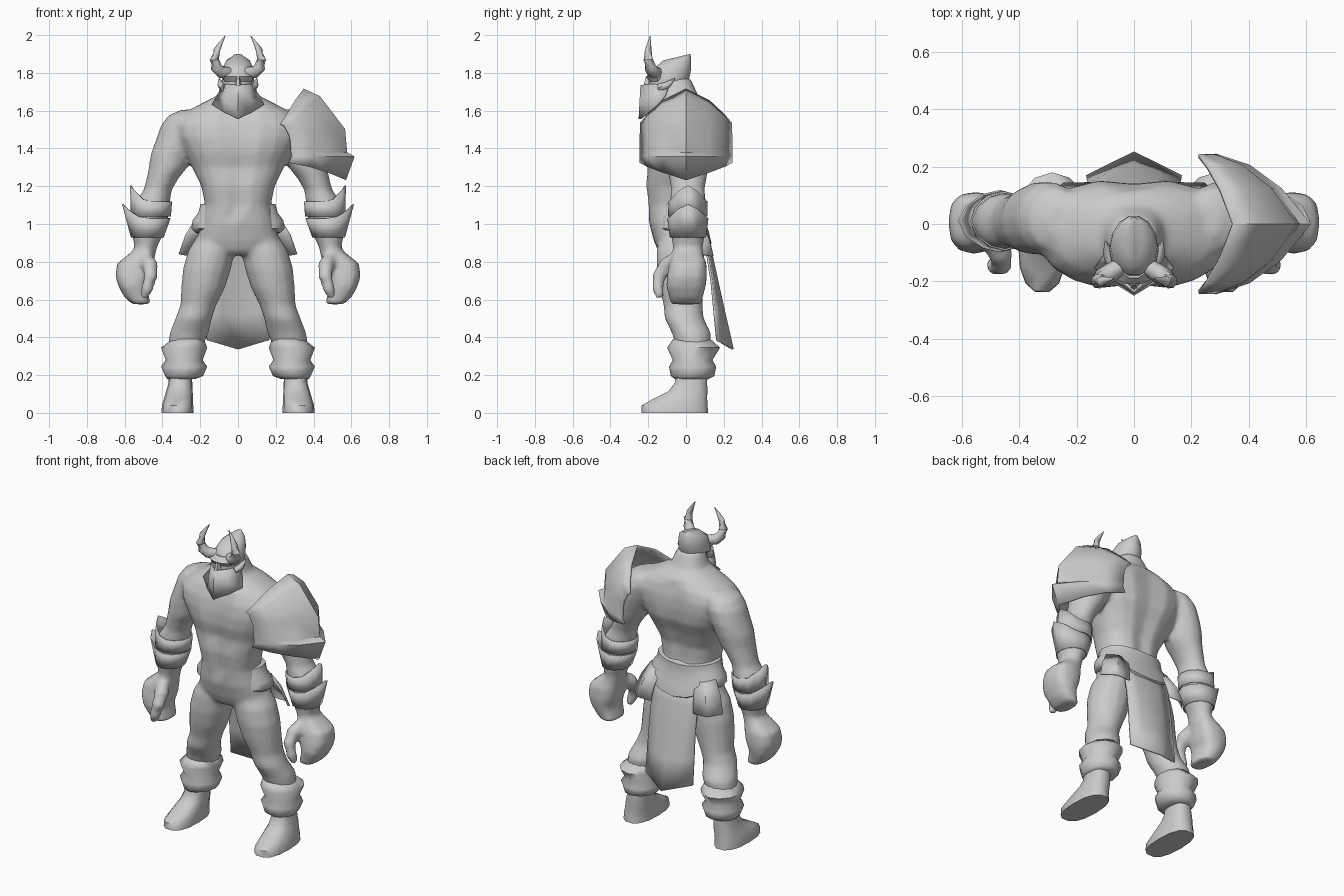
import bpy, bmesh, math
from mathutils import Vector

grey = bpy.data.materials.new("stone grey")
grey.diffuse_color = (0.6, 0.6, 0.6, 1)


def finish(name, bm, angle=50, mirror=False, thick=0):
    bmesh.ops.recalc_face_normals(bm, faces=bm.faces)
    me = bpy.data.meshes.new(name)
    bm.to_mesh(me)
    bm.free()
    ob = bpy.data.objects.new(name, me)
    bpy.context.collection.objects.link(ob)
    me.materials.append(grey)
    if thick:
        m = ob.modifiers.new("thickness", 'SOLIDIFY')
        m.thickness, m.offset = thick, 0
    if mirror:
        ob.modifiers.new("mirror", 'MIRROR')
    bpy.ops.object.select_all(action='DESELECT')
    ob.select_set(True)
    bpy.context.view_layer.objects.active = ob
    bpy.ops.object.shade_smooth_by_angle(angle=math.radians(angle))
    return ob


def skin(name, rows, closed=True, caps=True, **kw):
    """Join rows of points with faces."""
    bm = bmesh.new()
    vs = [[bm.verts.new(p) for p in r] for r in rows]
    n = len(vs[0])
    for a, b in zip(vs, vs[1:]):
        for i in range(n if closed else n - 1):
            j = (i + 1) % n
            bm.faces.new((a[i], a[j], b[j], b[i]))
    if closed and caps:
        bm.faces.new(vs[0][::-1])
        bm.faces.new(vs[-1])
    return finish(name, bm, **kw)


def loft(name, rings, n=14, power=1.0, shape=None, caps=True, **kw):
    """Skin horizontal rings given as (x, y, z, rx, ry)."""
    rows = []
    for x, y, z, rx, ry in rings:
        row = []
        for i in range(n):
            a = 2 * math.pi * i / n
            c, s = math.cos(a), math.sin(a)
            p = Vector((x + rx * math.copysign(abs(c) ** power, c),
                        y + ry * math.copysign(abs(s) ** power, s), z))
            row.append(shape(p, c, s) if shape else p)
        rows.append(row)
    return skin(name, rows, caps=caps, **kw)


def sheet(name, rows, thick=0.012, mirror=False, angle=35):
    """Skin rows of points into a thin plate."""
    return skin(name, rows, closed=False, thick=thick, mirror=mirror, angle=angle)


def tube(name, pts, sides=8):
    """Tapered tube through (x, y, z, r) on both sides of the body."""
    rows = []
    for k, (x, y, z, r) in enumerate(pts):
        a, b = pts[max(k - 1, 0)], pts[min(k + 1, len(pts) - 1)]
        q = (Vector(b[:3]) - Vector(a[:3])).to_track_quat('Z', 'Y')
        turn = [t * 2 * math.pi / sides for t in range(sides)]
        rows.append([Vector((x, y, z)) + q @ Vector((r * math.cos(t), r * math.sin(t), 0)) for t in turn])
    return skin(name, rows, angle=60, mirror=True)


# torso with spine and breastbone grooves, and a step under the chest
def muscles(p, c, s):
    if abs(c) < 0.1 and 1.0 < p.z < 1.6:
        p.y -= 0.02 * s
    if s < -.2 and 1.25 < p.z < 1.35:
        p.y += .012
    return p


torso = loft("body", [(0, -.035, .835, .09, .09), (0, -.035, .86, .17, .115), (0, -.04, .91, .22, .13),
                      (0, -.05, 1.0, .20, .145), (0, -.065, 1.1, .175, .14), (0, -.07, 1.2, .195, .148),
                      (0, -.055, 1.3, .245, .168), (0, -.04, 1.38, .285, .19), (0, -.035, 1.46, .33, .195),
                      (0, -.03, 1.53, .34, .188), (0, -.025, 1.59, .285, .168), (0, -.025, 1.635, .20, .14),
                      (0, -.04, 1.68, .11, .105), (0, -.06, 1.77, .078, .085)], 20, .85, shape=muscles)

# arms from shoulder to wrist
arm = loft("arm", [(-.24, .01, 1.605, .06, .06), (-.27, .015, 1.575, .10, .11), (-.295, .02, 1.52, .115, .128),
                   (-.325, .02, 1.44, .112, .128), (-.35, .015, 1.37, .113, .122), (-.37, .01, 1.30, .103, .112),
                   (-.40, .01, 1.24, .085, .10), (-.425, .01, 1.18, .075, .09), (-.455, .01, 1.11, .095, .098),
                   (-.468, .01, 1.04, .102, .10), (-.478, .01, .96, .09, .095), (-.487, .01, .88, .06, .08),
                   (-.505, .01, .82, .065, .085)], 14, mirror=True)

# fists and thumbs
fist = loft("fist", [(-.50, .01, .86, .055, .075), (-.545, .01, .79, .097, .10), (-.555, .005, .72, .095, .108),
                     (-.557, 0, .665, .075, .105), (-.535, 0, .61, .065, .09), (-.51, 0, .575, .05, .085)],
            12, .75, mirror=True)
thumb = tube("thumb", [(-.49, -.05, .82, .04), (-.465, -.105, .78, .045), (-.462, -.145, .72, .04),
                       (-.48, -.15, .66, .035), (-.50, -.135, .61, .024)])

# legs
leg = loft("leg", [(-.12, -.03, .93, .10, .11), (-.14, -.03, .86, .125, .128), (-.165, -.03, .76, .128, .128),
                   (-.185, -.025, .66, .116, .118), (-.21, -.015, .57, .096, .105), (-.235, -.01, .50, .097, .105),
                   (-.26, .03, .42, .104, .105), (-.28, .04, .34, .09, .09), (-.305, .03, .17, .065, .085)],
           14, mirror=True)

# blend torso and limbs into one skin
bpy.ops.object.select_all(action='DESELECT')
for ob in (torso, arm, fist, thumb, leg):
    ob.select_set(True)
bpy.context.view_layer.objects.active = torso
bpy.ops.object.convert(target='MESH')
bpy.ops.object.join()
body = bpy.context.view_layer.objects.active
m = body.modifiers.new("blend", 'REMESH')
m.mode, m.voxel_size, m.use_smooth_shade = 'VOXEL', .013, True
m = body.modifiers.new("soften", 'SMOOTH')
m.factor, m.iterations = .5, 8

# fur cuffs and feet
loft("boot_cuff", [(-.265, .03, .39, .085, .10), (-.285, .04, .345, .122, .14), (-.285, .035, .28, .098, .105),
                   (-.285, .035, .245, .122, .125), (-.285, .035, .195, .10, .115), (-.30, .03, .18, .075, .09)],
     12, mirror=True, angle=70)
loft("foot", [(-.32, -.06, 0, .085, .18), (-.32, -.06, .04, .083, .178), (-.315, -.03, .075, .077, .145),
              (-.31, .01, .115, .07, .105), (-.305, .027, .16, .063, .087), (-.305, .03, .22, .06, .085)],
     14, .8, mirror=True)

# forearm guards: close cuffs rising to a point on the outside
for name, low, high, out, up in (
        ("upper_guard", (-.462, .01, 1.04, .104, .102), (-.45, .01, 1.12, .098, .10), .02, .085),
        ("lower_guard", (-.48, .01, .93, .084, .093), (-.468, .01, 1.03, .108, .106), .035, .075)):
    def point(p, c, s):
        if p.z > low[2] + .01 and c < 0:
            p.z += up * abs(c) ** 3
            p.x -= out * abs(c) ** 3
        return p
    loft(name, [low, high], 12, shape=point, caps=False, mirror=True, thick=.006, angle=35)


# belt sinks into the belly in front, dips to a point behind and bulges at the hips
def belt_dip(p, c, s):
    if s > 0:
        p.z -= .07 * s ** 3 * (1.14 - p.z) / .15
    else:
        p.y += .04 * s * s
        p.x *= 1 - .15 * s * s
    return p


loft("belt", [(0, -.03, .955, .225, .12), (0, -.03, .975, .247, .165), (0, -.035, 1.02, .24, .155),
              (0, -.045, 1.06, .21, .14), (0, -.045, 1.105, .198, .14), (0, -.055, 1.11, .16, .12)],
     20, .9, shape=belt_dip, angle=60)

# back cloth, folded along the middle
sheet("back_cloth", [[(-w, e, z), (-w / 2, (e + m) / 2, z - d / 2), (0, m, z - d),
                      (w / 2, (e + m) / 2, z - d / 2), (w, e, z)]
                     for w, e, m, z, d in ((.15, .07, .09, 1.0, 0), (.16, .11, .13, .86, 0),
                                           (.16, .135, .165, .70, 0), (.163, .15, .205, .54, .02),
                                           (.165, .165, .247, .385, .048))])

# hip flaps continue the cloth round the sides
sheet("hip_flap", [[(-.12, .08, 1.0), (-.18, .07, 1.01), (-.225, .02, 1.02)],
                   [(-.14, .12, .92), (-.22, .115, .925), (-.275, .045, .94)],
                   [(-.15, .14, .83), (-.245, .14, .83), (-.31, .07, .84)]], mirror=True)

# single shoulder plate: rows run from the central ridge to each rim
ridge = [(.345, 1.71), (.43, 1.67), (.56, 1.50), (.572, 1.375), (.61, 1.355), (.565, 1.235)]
middle = [(.30, 1.65), (.375, 1.625), (.475, 1.50), (.485, 1.375), (.51, 1.355), (.47, 1.275)]
outer = [(.255, 1.575), (.31, 1.56), (.375, 1.48), (.38, 1.385), (.40, 1.36), (.37, 1.305)]
rim = [(.225, 1.53), (.245, 1.52), (.275, 1.46), (.28, 1.39), (.285, 1.36), (.268, 1.325)]
sheet("shoulder_plate", [[(x, y, z) for x, z in row] for y, row in (
    (-.238, rim), (-.20, outer), (-.12, middle), (0, ridge), (.12, middle), (.20, outer), (.238, rim))],
    .015, angle=30)


# helmeted head, its crown swept up behind
def sweep(p, c, s):
    if p.z > 1.84:
        p.z += .018 * s
    return p


loft("head", [(0, -.10, 1.66, .06, .07), (0, -.105, 1.72, .085, .10), (0, -.085, 1.77, .086, .105),
              (0, -.075, 1.82, .082, .105), (0, -.06, 1.86, .066, .09), (0, -.05, 1.883, .03, .075)],
     14, shape=sweep)
loft("brow", [(0, -.15, 1.755, .07, .045), (0, -.155, 1.78, .086, .058), (0, -.145, 1.81, .05, .045)], 10, angle=35)
loft("nose", [(0, -.20, 1.715, .022, .035), (0, -.195, 1.78, .01, .02)], 6, angle=30)
tube("horn", [(-.05, -.15, 1.80, .03), (-.09, -.175, 1.805, .034), (-.115, -.19, 1.83, .031),
              (-.125, -.20, 1.87, .026), (-.112, -.20, 1.92, .018), (-.09, -.195, 1.96, .010),
              (-.068, -.19, 1.995, .002)])
tube("cheek_spike", [(-.07, -.14, 1.72, .025), (-.09, -.10, 1.735, .02), (-.10, -.06, 1.77, .003)], 6)

# beard: a pointed wedge with a central crease
sheet("beard", [[(-.08, -.09, 1.735), (-.055, -.185, 1.74), (0, -.235, 1.735),
                 (.055, -.185, 1.74), (.08, -.09, 1.735)],
                [(-.105, -.11, 1.68), (-.065, -.195, 1.66), (0, -.24, 1.65),
                 (.065, -.195, 1.66), (.105, -.11, 1.68)],
                [(-.135, -.15, 1.63), (-.07, -.20, 1.59), (0, -.245, 1.555),
                 (.07, -.20, 1.59), (.135, -.15, 1.63)]])
